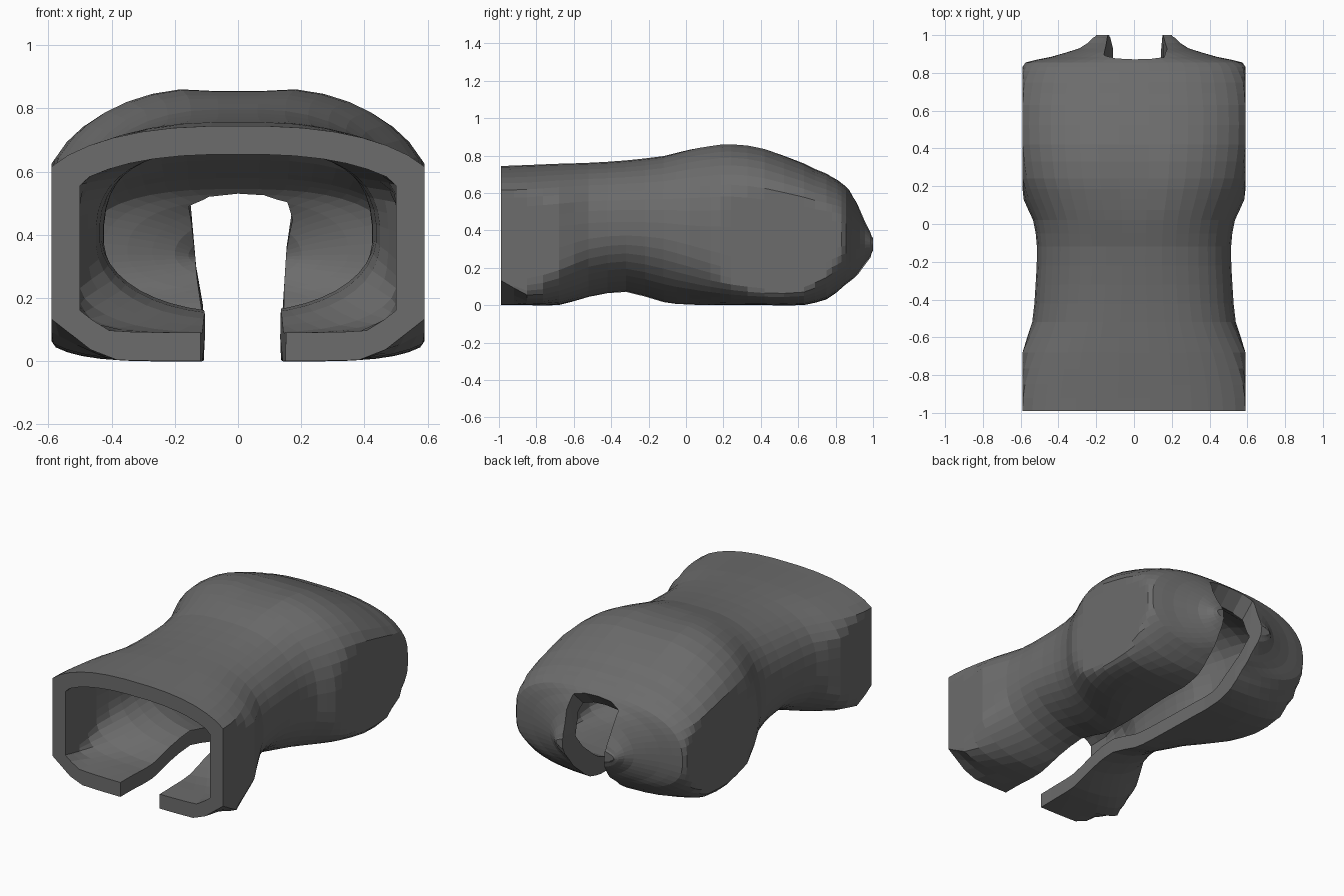
import bpy, bmesh, math
from mathutils import Vector

if "Cube" in bpy.data.objects:
    bpy.data.objects.remove(bpy.data.objects["Cube"])

# Stations along the torso: y, half width, middle z, top z, bottom z, top and bottom roundness
STATIONS = [
    (-.99, .71, .36, .745, .00, 2.5, 5), (-.85, .69, .36, .75, .00, 2.5, 4.2),
    (-.68, .62, .37, .757, .00, 2.6, 3.0), (-.52, .54, .39, .762, .04, 2.6, 2.3),
    (-.32, .522, .40, .775, .065, 2.5, 2.1), (-.12, .515, .39, .80, .01, 2.5, 2.2),
    (.02, .535, .37, .84, .00, 2.5, 2.6), (.13, .585, .36, .862, .00, 2.5, 3.2),
    (.24, .63, .36, .872, .00, 2.5, 4), (.42, .66, .35, .845, .00, 2.5, 5),
    (.63, .66, .35, .76, .00, 2.5, 4.6),
    (.75, .64, .35, .705, .03, 2.5, 3.2), (.81, .61, .35, .67, .07, 2.6, 2.8),
    (.855, .575, .35, .635, .11, 2.6, 2.6), (.885, .44, .35, .60, .13, 2.3, 2.3),
    (.93, .29, .34, .54, .165, 2, 2), (.985, .22, .33, .41, .235, 2, 2),
    (1.0, .20, .33, .37, .28, 2, 2)]
SIDES = 44


def mesh_object(name, rings):
    """Skin a list of closed rings and cap both ends."""
    bm = bmesh.new()
    rows = [[bm.verts.new(p) for p in ring] for ring in rings]
    for a, b in zip(rows, rows[1:]):
        for i in range(len(a)):
            j = (i + 1) % len(a)
            bm.faces.new((a[i], a[j], b[j], b[i]))
    bm.faces.new(rows[0])
    bm.faces.new(rows[-1])
    bmesh.ops.recalc_face_normals(bm, faces=bm.faces)
    me = bpy.data.meshes.new(name)
    bm.to_mesh(me)
    bm.free()
    ob = bpy.data.objects.new(name, me)
    bpy.context.collection.objects.link(ob)
    return ob


def ring(y, w, mid, top, bot, nt, nb, limit, chamfer):
    """Squarish oval cross-section, sliced flat at the sides, chest groove on top."""
    groove = .024 * math.exp(-((y - .25) / .25) ** 2)
    pts = []
    for k in range(SIDES):
        a = 2 * math.pi * (k + .5) / SIDES
        c, s = math.cos(a), math.sin(a)
        n = nt if s > 0 else nb
        x = math.copysign(abs(c) ** (2 / n), c) * w
        h = abs(s) ** (2 / n)
        z = mid + h * (top - mid) if s > 0 else mid - h * (mid - bot)
        x = max(-limit, min(limit, x))
        if s > 0:
            z -= groove * math.exp(-(x / .12) ** 2)
        elif y < -.9:   # bevelled lower corners at the waist end
            z = max(z, bot + (abs(x) - chamfer) * .78)
        pts.append(Vector((x, y, z)))
    return pts


def refine(rings, limit, steps=2):
    """Insert smoothly blended in-between rings."""
    out = []
    for i in range(len(rings) - 1):
        p0, p3 = rings[max(i - 1, 0)], rings[min(i + 2, len(rings) - 1)]
        for s in range(steps):
            t = s / steps
            row = []
            for a, b, c, d in zip(p0, rings[i], rings[i + 1], p3):
                p = b.lerp(c, t)
                p += (b + c - a - d) * (t * (1 - t) / 4)
                p.x = max(-limit, min(limit, p.x))
                p.y = b.y + (c.y - b.y) * t
                row.append(p)
            out.append(row)
    return out + [rings[-1]]


# Outer body
body = mesh_object("torso_shell", refine([ring(*s, .59, .42) for s in STATIONS], .59))

# Hollow inside, open at the waist end
T = .09
inner = refine([ring(y - (T if y > .7 else T * .5 if y > .6 else 0), max(w - T, .08),
                     mid, max(top - T, mid + .03), min(bot + T, mid - .03), nt, nb, .50, .41)
                for y, w, mid, top, bot, nt, nb in STATIONS], .50)
inner.insert(0, [p + Vector((0, -.15, 0)) for p in inner[0]])
cavity = mesh_object("cavity_cutter", inner)

# Flared neck opening and the long slit down the underside
outline = [(-.105, -.1), (.13, -.1), (.135, .15), (.145, .3), (.165, .42), (.15, .5),
           (.08, .525), (0, .53), (-.09, .52), (-.15, .48), (-.14, .4), (-.125, .25),
           (-.105, .15)]
slit = mesh_object("slit_cutter", [[(x * fx, y, z * fz) for x, z in outline]
                   for y, fx, fz in ((-1.2, 1.15, 1), (-.9, 1.13, 1), (-.4, 1, 1), (.1, 1.04, 1),
                                     (.5, 1.15, 1), (.79, 1.04, 1), (.89, 1.06, 1.2),
                                     (1.2, 1.1, 1.25))])

for cutter in (cavity, slit):
    m = body.modifiers.new(cutter.name, 'BOOLEAN')
    m.operation = 'DIFFERENCE'
    m.solver = 'EXACT'
    m.object = cutter
bpy.context.view_layer.update()
result = bpy.data.meshes.new_from_object(
    body.evaluated_get(bpy.context.evaluated_depsgraph_get()))
body.modifiers.clear()
body.data = result
for cutter in (cavity, slit):
    bpy.data.objects.remove(cutter)

# Dark grey finish
mat = bpy.data.materials.new("dark_grey")
mat.diffuse_color = (.15, .15, .15, 1)
mat.use_nodes = True
mat.node_tree.nodes["Principled BSDF"].inputs["Base Color"].default_value = mat.diffuse_color
body.data.materials.clear()
body.data.materials.append(mat)
